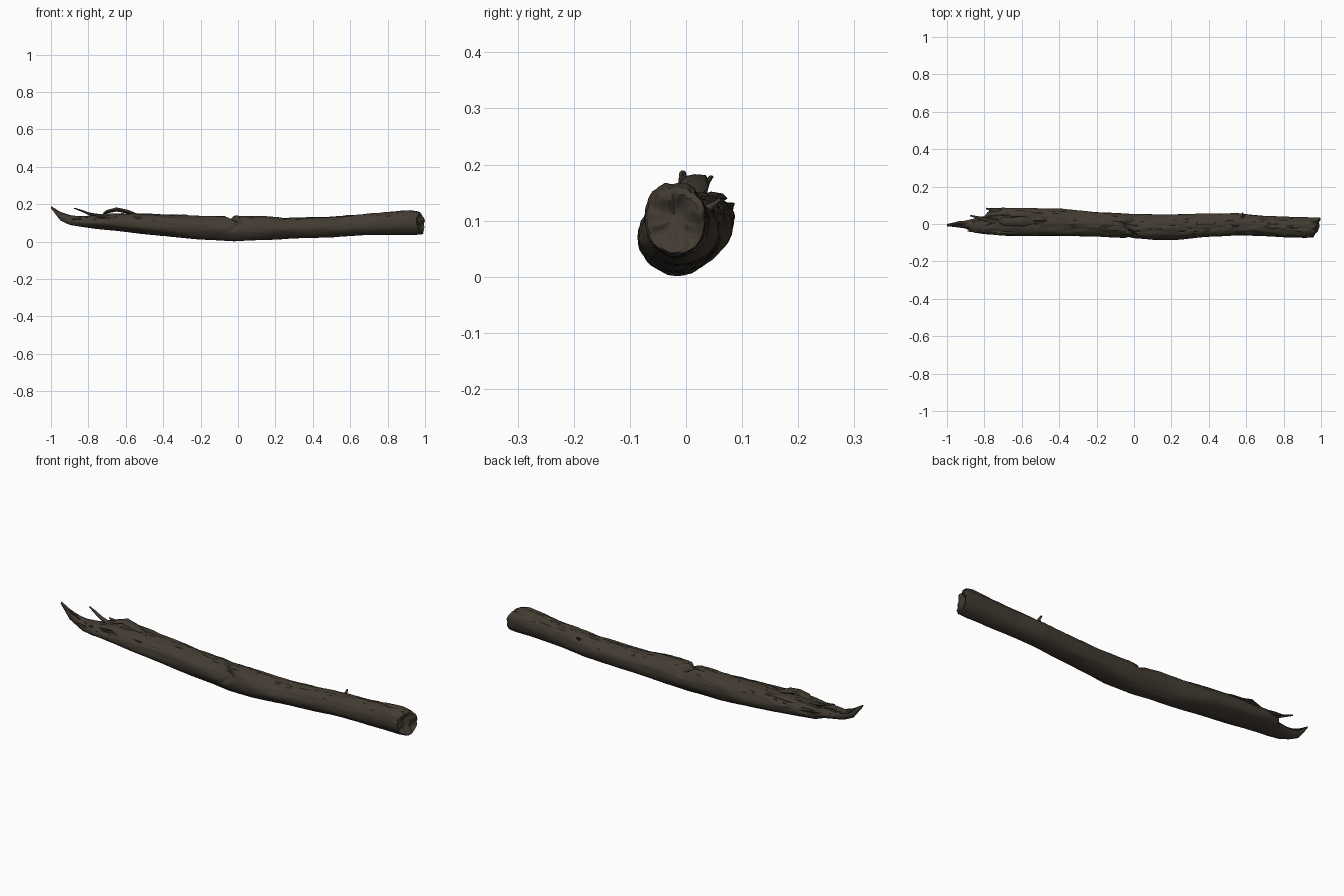
import bpy, bmesh, math, random
from mathutils import Vector, noise

if "Cube" in bpy.data.objects:
    bpy.data.objects.remove(bpy.data.objects["Cube"])

random.seed(4)

# One flat weathered bark colour
bark = bpy.data.materials.new("dark bark")
bark.diffuse_color = (0.055, 0.044, 0.032, 1)
bark.use_nodes = True
bark.node_tree.nodes["Principled BSDF"].inputs["Base Color"].default_value = bark.diffuse_color

# Outline of the log along x: x, bottom z, top z, front y, back y
KEYS = [
    (-1.00, .178, .190, -.012, .000), (-.95, .112, .160, -.017, .010),
    (-.90, .088, .142, -.024, .018), (-.86, .082, .136, -.045, .028),
    (-.80, .074, .138, -.054, .042), (-.77, .070, .142, -.056, .078),
    (-.70, .063, .152, -.062, .088), (-.55, .046, .152, -.066, .087),
    (-.40, .029, .147, -.066, .081), (-.20, .012, .139, -.066, .065),
    (-.02, .002, .134, -.074, .052), (.12, .008, .134, -.086, .050),
    (.25, .013, .126, -.081, .054), (.55, .027, .138, -.060, .059),
    (.70, .034, .148, -.066, .043), (.85, .038, .162, -.073, .038),
    (.93, .038, .170, -.075, .036), (.975, .040, .162, -.073, .035)]


def outline(x):
    for a, b in zip(KEYS, KEYS[1:]):
        if x <= b[0]:
            t = (x - a[0]) / (b[0] - a[0])
            return [p + (q - p) * t for p, q in zip(a[1:], b[1:])]
    return KEYS[-1][1:]


def bell(v, width):
    return math.exp(-(v / width) ** 2)


def section_point(x, ang):
    """Point on the bark; ang 0 is back (+y), pi/2 is up."""
    z0, z1, y0, y1 = outline(x)
    c, s = math.cos(ang), math.sin(ang)
    hy, hz = (y1 - y0) / 2, (z1 - z0) / 2
    up = max(0, s)
    rough = 0.35 + 0.65 * up                    # underside is smoother
    n = 0.07 * noise.noise((x * 5, c * 1.5, s * 1.5))
    n += 0.06 * rough * noise.noise((x * 9 + 7, c * 5, s * 5))
    n += 0.03 * rough * noise.noise((x * 30, c * 9, s * 9))
    # lengthwise cracks in the top, strongest at the broken left end
    crack = abs(noise.noise((x * 4 + 20, c * 4, s * 4)))
    n -= (0.07 + 0.15 * max(0, min(1, (-.35 - x) / .3))) * up * bell(crack, .08)
    # transverse notch near the middle, on the top and front
    side = max(0, math.cos(ang - math.radians(105)))
    wander = -.02 + .025 * math.sin(ang * 3)
    n -= 0.33 * side ** .6 * bell(x - wander, .016)
    # raised bark right of the notch, stepping down along its edge
    if 0 < x - wander < .17:
        n += 0.09 * side * (1 - (x - wander) / .17)
    k = 1 + n
    return Vector((x, (y0 + y1) / 2 + hy * k * c,
                   max(0, (z0 + z1) / 2 + hz * k * s)))


# Log body: swept rings, broken right end with dented cap
SEG, RINGS = 56, 240
bm = bmesh.new()
rings = []
for i in range(RINGS + 1):
    x = -1 + 1.975 * i / RINGS
    ring = []
    for j in range(SEG):
        p = section_point(x, 2 * math.pi * j / SEG)
        w = max(0, (x - .85) / .125)            # slanted right end
        p.x += w * (.36 * (p.y + .02) - .13 * (p.z - .1))
        p.x += w * w * .008 * noise.noise((p.y * 60, p.z * 60, 3))
        p.x = min(p.x, 1)
        ring.append(bm.verts.new(p))
    rings.append(ring)
centre = sum((v.co for v in rings[-1]), Vector()) / SEG
for f in (.93, .8, .62, .42, .2):
    ring = []
    for v in rings[RINGS]:
        p = centre + (v.co - centre) * f
        p.x += .022 * noise.noise((p.y * 32, p.z * 32, 8)) - .012 * (1 - f)
        p.x = min(p.x, 1)
        ring.append(bm.verts.new(p))
    rings.append(ring)
for a, b in zip(rings, rings[1:]):
    for j in range(SEG):
        k = (j + 1) % SEG
        bm.faces.new((a[j], a[k], b[k], b[j]))
bm.faces.new(rings[0])
bm.faces.new(rings[-1])


def finish(name, bm):
    bmesh.ops.recalc_face_normals(bm, faces=bm.faces)
    me = bpy.data.meshes.new(name)
    bm.to_mesh(me)
    bm.free()
    ob = bpy.data.objects.new(name, me)
    bpy.context.collection.objects.link(ob)
    me.materials.append(bark)
    bpy.ops.object.select_all(action='DESELECT')
    ob.select_set(True)
    bpy.context.view_layer.objects.active = ob
    bpy.ops.object.shade_smooth_by_angle(angle=math.radians(42))
    return ob


finish("log_body", bm)


def splinter(name, path, widths, flat=.5, sides=7):
    """Tapered sliver along a path, flattened in its height."""
    bm = bmesh.new()
    pts = [Vector(p) for p in path]
    loops = []
    for i, p in enumerate(pts):
        d = (pts[min(i + 1, len(pts) - 1)] - pts[max(i - 1, 0)]).normalized()
        u = d.cross(Vector((0, 0, 1))).normalized()
        v = u.cross(d)
        loop = []
        for j in range(sides):
            a = 2 * math.pi * j / sides
            r = widths[i] * random.uniform(.85, 1.15)
            loop.append(bm.verts.new(p + u * r * math.cos(a)
                                     + v * r * flat * math.sin(a)))
        loops.append(loop)
    for a, b in zip(loops, loops[1:]):
        for j in range(sides):
            k = (j + 1) % sides
            bm.faces.new((a[j], a[k], b[k], b[j]))
    bm.faces.new(loops[0])
    bm.faces.new(loops[-1])
    finish(name, bm)


# Slivers of the broken left end
splinter("upright_splinter", [(-.73, .01, .135), (-.80, .027, .150),
         (-.84, .036, .166), (-.875, .045, .178)], [.016, .010, .007, .004], .7)
splinter("back_splinter", [(-.68, .062, .118), (-.74, .074, .125),
         (-.79, .083, .130)], [.022, .012, .004], .6)
splinter("front_splinter", [(-.78, -.035, .110), (-.85, -.037, .115),
         (-.89, -.038, .122)], [.016, .010, .003], .6)
splinter("tip_sliver", [(-.86, .0, .118), (-.93, .006, .138),
         (-.965, .004, .160)], [.018, .010, .003], .5)

# Lifted bark plates on top near the left end
splinter("bark_plate_high", [(-.53, .012, .140), (-.59, .014, .160),
         (-.65, .016, .173), (-.70, .014, .160), (-.72, .014, .150)],
         [.012, .027, .026, .022, .008], .42, 8)
splinter("bark_plate_low", [(-.42, .035, .133), (-.52, .042, .139),
         (-.62, .045, .140), (-.70, .047, .136)],
         [.006, .022, .026, .012], .4, 8)

# Small twig stub on the upper back side
splinter("twig_stub", [(.575, .030, .115), (.585, .046, .128),
         (.580, .060, .138)], [.012, .007, .004], .8)
